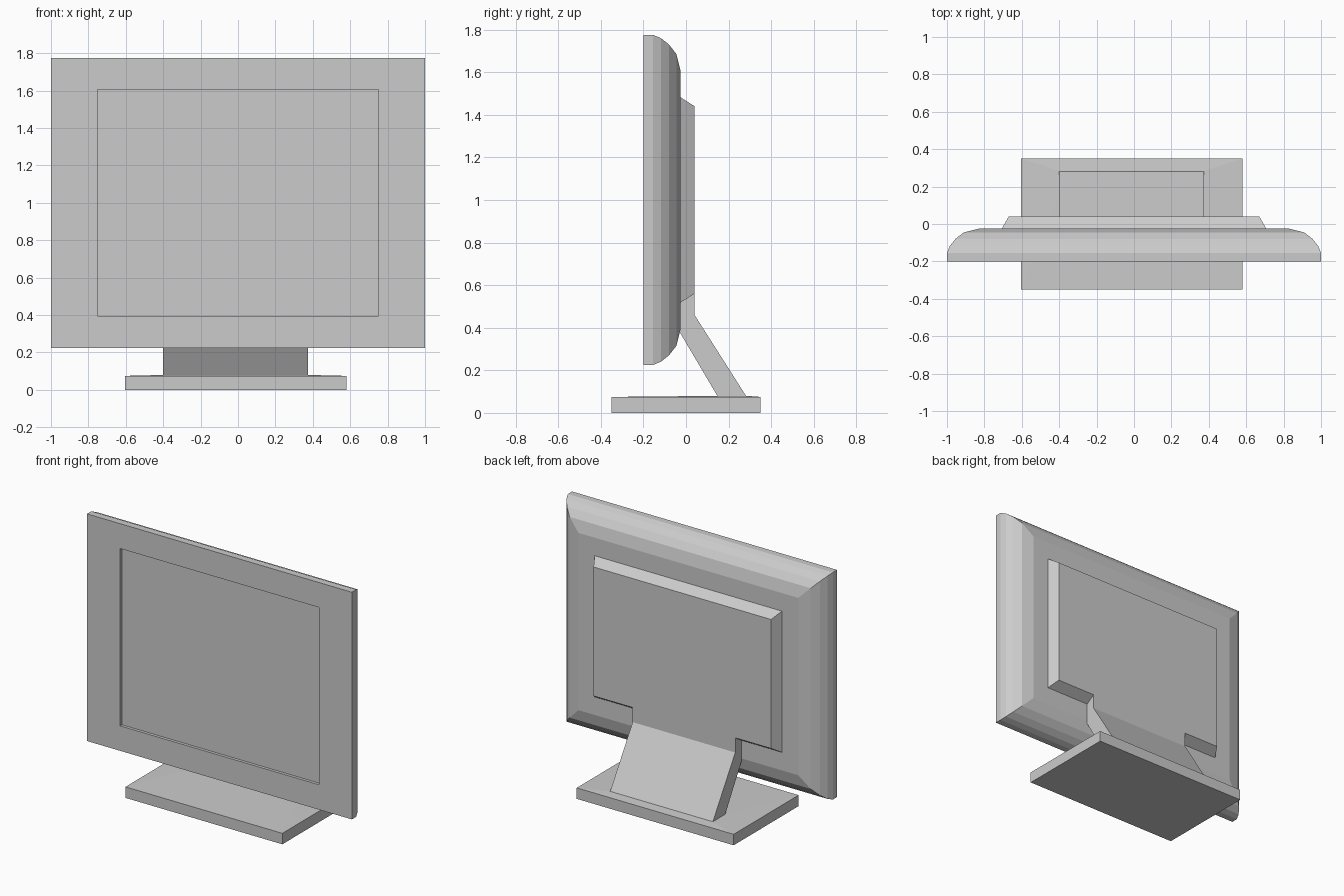
import bpy
import bmesh

cube = bpy.data.objects.get("Cube")
if cube:
    bpy.data.objects.remove(cube, do_unlink=True)

grey = bpy.data.materials.new("plain grey")
grey.use_nodes = True
colour = (0.6, 0.6, 0.6, 1)
grey.diffuse_color = colour
grey.node_tree.nodes["Principled BSDF"].inputs["Base Color"].default_value = colour


def loft(name, rings):
    """Join closed rings of points in order and cap both ends."""
    bm = bmesh.new()
    loops = [[bm.verts.new(p) for p in ring] for ring in rings]
    n = len(loops[0])
    for a, b in zip(loops, loops[1:]):
        for i in range(n):
            j = (i + 1) % n
            bm.faces.new((a[i], a[j], b[j], b[i]))
    bm.faces.new(loops[0])
    bm.faces.new(loops[-1])
    bmesh.ops.recalc_face_normals(bm, faces=bm.faces)
    mesh = bpy.data.meshes.new(name)
    bm.to_mesh(mesh)
    bm.free()
    mesh.materials.append(grey)
    obj = bpy.data.objects.new(name, mesh)
    bpy.context.collection.objects.link(obj)
    return obj


def upright(half_w, half_h, y, mid=1.0):
    """Rectangle facing the front, centred on the screen."""
    return [(sx * half_w, y, mid + sz * half_h)
            for sx, sz in ((-1, -1), (1, -1), (1, 1), (-1, 1))]


def level(x0, x1, y0, y1, z):
    """Horizontal rectangle."""
    return [(x0, y0, z), (x1, y0, z), (x1, y1, z), (x0, y1, z)]


# Screen housing: recessed display, flat frame, rounded back edges
W, H = 1.0, 0.775
rounding = [(0, -0.2), (0, -0.155), (0.015, -0.118), (0.045, -0.08),
            (0.09, -0.045), (0.17, -0.025)]
loft("screen_housing",
     [upright(0.75, 0.605, -0.18), upright(0.75, 0.605, -0.2)]
     + [upright(W - inset, H - inset, y) for inset, y in rounding])

# Bevelled panel on the back
loft("back_panel", [upright(0.71, 0.485, -0.03), upright(0.67, 0.44, 0.04)])

# Bent neck: side profile extruded across the width
LEFT, RIGHT = 0.375, -0.4
profile = [(0.15, 0.075), (0.285, 0.075), (0.04, 0.46),
           (0.04, 0.77), (-0.03, 0.77), (-0.03, 0.38)]
loft("neck", [[(x, y, z) for y, z in profile] for x in (RIGHT, LEFT)])

# Base slab, its top rising very slightly towards the neck
edge = (-0.605, 0.58, -0.35, 0.35)
loft("base", [level(*edge, 0), level(*edge, 0.075),
              level(RIGHT, LEFT, 0.15, 0.285, 0.08)])
